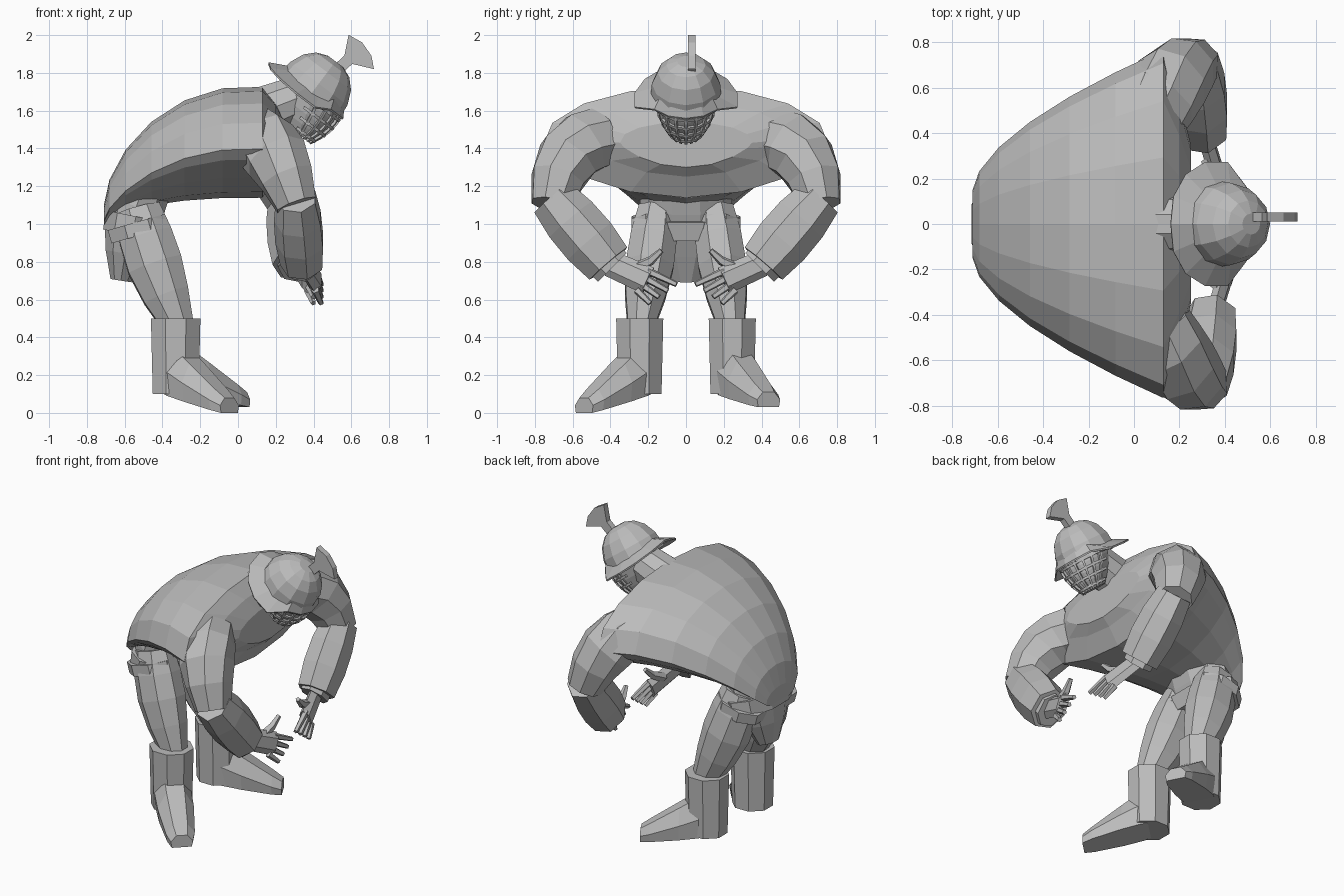
import bpy, bmesh
from math import sin, cos, pi, tau, radians
from mathutils import Vector

if "Cube" in bpy.data.objects:
    bpy.data.objects.remove(bpy.data.objects["Cube"], do_unlink=True)

colour = (0.5, 0.5, 0.5, 1)
grey = bpy.data.materials.new("plain_grey")
grey.use_nodes = True
grey.diffuse_color = colour
grey.node_tree.nodes["Principled BSDF"].inputs["Base Color"].default_value = colour


def loft(name, rings):
    """Skin closed rings of equal length and cap both ends."""
    bm = bmesh.new()
    rows = [[bm.verts.new(point) for point in ring] for ring in rings]
    for lower, upper in zip(rows, rows[1:]):
        for i in range(len(lower)):
            bm.faces.new((lower[i - 1], lower[i], upper[i], upper[i - 1]))
    bm.faces.new(rows[0])
    bm.faces.new(rows[-1])
    bmesh.ops.recalc_face_normals(bm, faces=bm.faces)
    mesh = bpy.data.meshes.new(name)
    bm.to_mesh(mesh)
    bm.free()
    mesh.materials.append(grey)
    bpy.context.collection.objects.link(bpy.data.objects.new(name, mesh))


def tube(name, path, radii, sides=8, flat=1, ref=(1, 0, 0)):
    """Faceted tube along a path; flat scales the radius along ref."""
    rings = []
    for k, (centre, radius) in enumerate(zip(path, radii)):
        along = (path[min(k + 1, len(path) - 1)] - path[max(k - 1, 0)]).normalized()
        u = Vector(ref)
        u = (u - along * along.dot(u)).normalized()
        v = along.cross(u)
        angles = [(i + 0.5) * tau / sides for i in range(sides)]
        rings.append([centre + radius * (u * flat * cos(a) + v * sin(a)) for a in angles])
    loft(name, rings)


def limb(name, start, bend, end, thick, thin, bulge=0, steps=4, **options):
    """Curved limb that tapers from thick to thin with a muscle bulge."""
    start, bend, end = Vector(start), Vector(bend), Vector(end)
    path, radii = [], []
    for k in range(steps + 1):
        t = k / steps
        path.append(start.lerp(bend, t).lerp(bend.lerp(end, t), t))
        radii.append(thick + (thin - thick) * t + bulge * sin(pi * t))
    tube(name, path, radii, **options)


def straight(name, start, end, thick, thin, **options):
    limb(name, start, Vector(start).lerp(Vector(end), 0.5), end, thick, thin, **options)


def torso_ring(x, top, width, mid, low):
    """Cross-section with a full back and an underside rising to the flanks."""
    ring = []
    for i in range(16):
        a = i * tau / 16
        rise = abs(sin(a))
        z = mid + (top - mid) * rise ** 0.9 if sin(a) > 0 else mid - (mid - low) * rise ** 1.6
        ring.append((x, width * cos(a), z))
    return ring


# Hunched torso, arching from the hips to the shoulders, then the chest
torso = []
for degrees in range(0, 100, 16):
    rise = sin(radians(degrees))
    x = 0.05 - 0.76 * cos(radians(degrees))
    width = 0.15 + 0.58 * ((x + 0.71) / 0.76) ** 0.6
    torso.append(torso_ring(x, 1.1 + 0.63 * rise ** 1.2, width, 1.02 + 0.38 * rise ** 1.4, 0.98 + 0.16 * rise))
torso.append(torso_ring(0.2, 1.64, 0.55, 1.45, 1.25))
torso.append(torso_ring(0.25, 1.54, 0.35, 1.43, 1.3))
loft("torso", torso)

# Hips, belt and neck
limb("hips", (-0.5, 0, 1.2), (-0.58, 0, 1), (-0.62, 0, 0.7), 0.24, 0.09, bulge=0.06, flat=0.65, sides=10)
straight("belt", (-0.54, 0, 1.04), (-0.56, 0, 0.94), 0.29, 0.28, steps=1, flat=0.59, sides=10)
straight("neck", (0.12, 0, 1.59), (0.35, 0, 1.68), 0.14, 0.12, steps=2, sides=10)


def placer(shift, side):
    def place(x, y, z):
        return Vector((x + shift, side * y, z))
    return place


for label, side, shift, heading, lift in (("left", 1, -0.03, 28, 0.03), ("right", -1, 0.01, 46, 0)):
    at = placer(shift, side)
    leg = placer(0, side)

    # Arm with a heavy forearm guard
    limb(label + "_upper_arm", at(0.08, 0.45, 1.46), at(0.2, 0.67, 1.42), at(0.3, 0.71, 1.1),
         0.17, 0.115, bulge=0.03)
    straight(label + "_forearm", at(0.3, 0.71, 1.14), at(0.33, 0.41, 0.79), 0.125, 0.135,
             bulge=0.025, steps=3, sides=7, flat=0.87)
    straight(label + "_cuff", at(0.33, 0.42, 0.8), at(0.33, 0.39, 0.77), 0.11, 0.11, steps=1, sides=7, flat=0.8)

    # Hand with four spread fingers and a thumb
    straight(label + "_palm", at(0.34, 0.4, 0.79), at(0.4, 0.2, 0.7), 0.07, 0.075, steps=2, sides=6, flat=0.5)
    for i in range(4):
        spread = i / 3
        root = at(0.4, 0.2 + 0.06 * spread, 0.75 - 0.1 * spread)
        tip = at(0.43, 0.05 + 0.14 * spread, 0.68 - 0.1 * spread)
        straight(f"{label}_finger_{i + 1}", root, tip, 0.022, 0.015, steps=2, sides=5)
    limb(label + "_thumb", at(0.36, 0.28, 0.76), at(0.38, 0.17, 0.8), at(0.39, 0.13, 0.86),
         0.035, 0.015, steps=2, sides=5)

    # Leg with a strap at the top of the thigh
    limb(label + "_thigh", leg(-0.53, 0.15, 1.08), leg(-0.46, 0.19, 0.8), leg(-0.31, 0.24, 0.45),
         0.11, 0.075, bulge=0.045, flat=1.15)
    straight(label + "_thigh_strap", leg(-0.54, 0.16, 1.01), leg(-0.52, 0.16, 0.94), 0.14, 0.14, steps=1, flat=1.2)

    # Boot: wide shaft and an outward pointing foot
    ankle = leg(-0.33, 0.245, 0)
    up = Vector((0, 0, 1))
    straight(label + "_boot_shaft", ankle + up * 0.1, ankle + up * 0.5, 0.125, 0.135, steps=2, flat=1.05)
    toward = Vector((cos(radians(heading)), side * sin(radians(heading)), 0))
    across = up.cross(toward)
    foot = []
    for t in (-0.2, 0.1, 0.4, 0.85, 1):
        low = 0.1 * (1 - t) + lift * t
        height = 0.08 + 0.2 * (1 - t)
        half = 0.115 * (1 - 0.4 * t ** 4) if t > 0 else 0.07
        outline = ((-0.9, 0), (0.9, 0), (1, 0.5), (0.5, 1), (-0.5, 1), (-1, 0.5))
        foot.append([ankle + toward * t * 0.41 + across * half * u + up * (low + height * v) for u, v in outline])
    loft(label + "_boot_foot", foot)

# Helmet directions, tilted forward and down
CENTRE, UP, FACE = Vector((0.38, 0, 1.68)), Vector((0.6, 0, 0.8)), Vector((0.8, 0, -0.6))


def head(forward, sideways, height):
    return CENTRE + FACE * forward + Vector((0, sideways, 0)) + UP * height


def oval(height, radius):
    angles = [i * tau / 12 for i in range(12)]
    return [head(radius * cos(a), 0.95 * radius * sin(a), height) for a in angles]


# Rounded crown
loft("helmet_dome", [oval(0.23 * sin(a), 0.2 * cos(a) ** 0.8) for a in map(radians, (-5, 20, 42, 62, 80))])

# Neck guard flaring from the back and sides of the crown
brim = []
for reach, height in ((0.18, 0.06), (0.28, 0.01), (0.275, 0), (0.18, 0.02)):
    row = []
    for i in range(14):
        a = i * tau / 14
        forward = cos(a) > 0.4
        flare = 0.3 * reach + 0.13 if forward else reach
        dip = 0 if forward else 0.04 * abs(sin(a))
        row.append(head(flare * cos(a), flare * sin(a), height - dip))
    brim.append(row)
loft("helmet_brim", brim)


def guard(t, angle, gap):
    """Point on the face guard; t runs from the brim down to the chin."""
    radius = gap + 0.17 * (1 - 0.55 * t ** 2)
    return head(0.02 + 0.05 * t + radius * cos(angle), 0.92 * radius * sin(angle), 0.02 - 0.22 * t)


# Face guard covered by a grille
steps = [k / 4 for k in range(5)]
loft("face_guard", [[guard(t, i * tau / 12, 0) for i in range(12)] for t in steps])
for k, t in enumerate(steps[:4]):
    bar = [guard(t + 0.15, radians(d), 0.006) for d in range(-100, 101, 25)]
    tube(f"grille_bar_{k + 1}", bar, [0.011] * len(bar), sides=4, ref=UP)
for k in range(9):
    a = (k - 4) * 0.35
    bar = [guard(t, a, 0.006) for t in steps]
    tube(f"grille_upright_{k + 1}", bar, [0.01] * len(bar), sides=4, ref=(cos(a), sin(a), 0))

# Fan-shaped crest on a short stem
fan = [(0.19, d) for d in (0, 22, 48, 73)] + [(0.08, 65), (0.03, 135), (0.03, -45), (0.08, 20)]
crest = [(0.53 + r * cos(radians(d)), 1.82 + r * sin(radians(d))) for r, d in fan]
loft("crest", [[(x, y, z) for x, z in crest] for y in (0.01, 0.05)])
